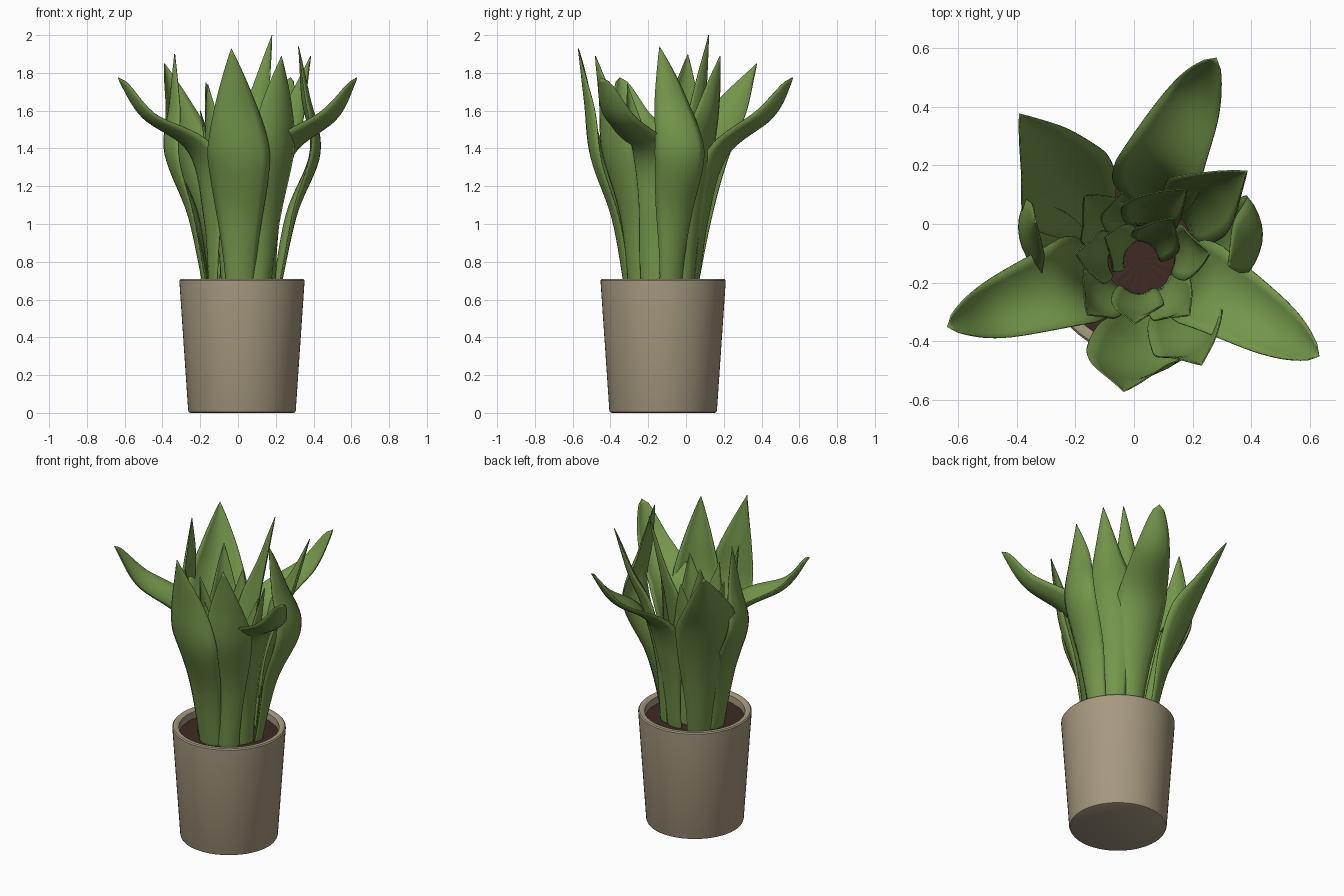
import bpy, bmesh, math
from mathutils import Vector

if "Cube" in bpy.data.objects:
    bpy.data.objects.remove(bpy.data.objects["Cube"])

CX, CY = 0.021, -0.121          # pot axis


def material(name, rgb):
    m = bpy.data.materials.new(name)
    m.diffuse_color = (*rgb, 1)
    m.use_nodes = True
    m.node_tree.nodes["Principled BSDF"].inputs["Base Color"].default_value = m.diffuse_color
    return m


CLAY = material("warm grey clay", (0.385, 0.32, 0.215))
SOIL = material("dark brown soil", (0.05, 0.023, 0.016))
GREEN = material("leaf green", (0.175, 0.305, 0.07))


def finish(name, bm, mat, angle=40):
    bmesh.ops.remove_doubles(bm, verts=bm.verts, dist=0.0005)
    me = bpy.data.meshes.new(name)
    bm.to_mesh(me)
    bm.free()
    ob = bpy.data.objects.new(name, me)
    bpy.context.collection.objects.link(ob)
    me.materials.append(mat)
    bpy.ops.object.select_all(action='DESELECT')
    ob.select_set(True)
    bpy.context.view_layer.objects.active = ob
    bpy.ops.object.shade_smooth_by_angle(angle=math.radians(angle))
    return ob


def lathe(name, profile, mat, n=64, bump=0.0):
    bm = bmesh.new()
    rings = []
    for r, z in profile:
        rings.append([bm.verts.new((CX + r * math.cos(2 * math.pi * i / n),
                                    CY + r * math.sin(2 * math.pi * i / n),
                                    z + (bump * math.sin(i * 1.7 + r * 60) if r > 0.03 else 0)))
                      for i in range(n)])
    for a, b in zip(rings, rings[1:]):
        for i in range(n):
            j = (i + 1) % n
            bm.faces.new((a[i], a[j], b[j], b[i]))
    return finish(name, bm, mat)


# Pot with rounded foot and rim, open at the top
lathe("pot", [(0.0001, 0.0), (0.272, 0.0), (0.281, 0.004), (0.285, 0.014), (0.331, 0.69),
              (0.331, 0.702), (0.325, 0.709), (0.314, 0.71), (0.3, 0.708), (0.292, 0.70),
              (0.286, 0.60), (0.0001, 0.60)], CLAY)
# Slightly lumpy soil
lathe("soil", [(0.291, 0.657), (0.22, 0.658), (0.15, 0.66), (0.07, 0.66), (0.0001, 0.66)],
      SOIL, bump=0.002)


def spline(p, t):
    """Catmull-Rom through the points, t from 0 to 1."""
    n = len(p) - 1
    i = min(int(t * n), n - 1)
    f = t * n - i
    b, c = p[i], p[i + 1]
    a = p[i - 1] if i else b * 2 - c
    d = p[i + 2] if i + 2 <= n else c * 2 - b
    return 0.5 * (2 * b + (c - a) * f + (2 * a - 5 * b + 4 * c - d) * f * f
                  + (3 * b - a - 3 * c + d) * f ** 3)


def leaf(name, sx, sy, sz, tx, ty, tz, width, drop, yaw, base_r, flared=False):
    """Blade rising from the soil to a shoulder, then tapering to the tip."""
    shoulder, tip = Vector((sx, sy, sz)), Vector((tx, ty, tz))
    ang = math.atan2(sy - CY, sx - CX)
    out = Vector((math.cos(ang), math.sin(ang), 0))
    base = Vector((CX, CY, 0.62)) + out * base_r
    neck = base.lerp(shoulder, 0.55) - out * 0.03
    mid = shoulder.lerp(tip, 0.66 if flared else 0.5) - Vector((0, 0, drop))
    pts = [base, neck, shoulder, mid, tip]
    rows, cols = 32, 8
    bm = bmesh.new()
    grid = []
    for r in range(rows + 1):
        t = r / rows
        c = spline(pts, t)
        tan = (spline(pts, min(t + .01, 1)) - spline(pts, max(t - .01, 0))).normalized()
        s = min(t / 0.5, 1)
        w = width * (0.45 + 0.55 * s * s * (3 - 2 * s))
        if t > 0.5:
            v = (t - 0.5) / 0.5
            # flared blades narrow evenly to a rounded end, the others to a point
            w *= (1 - 0.72 * v) * (1 - v ** 8) ** 0.5 if flared else 1 - v ** 1.4
        a = ang + math.pi / 2 + math.radians(yaw) * t
        side = Vector((math.cos(a), math.sin(a), 0))
        side = (side - tan * side.dot(tan)).normalized()
        inward = tan.cross(side)
        if inward.dot(out) > 0:
            inward.negate()
        row = []
        for k in range(cols + 1):
            u = 2 * k / cols - 1
            cup = 0.2 * w * u * u + 0.04 * w * u * math.sin(9 * t + ang * 3)
            row.append(bm.verts.new(c + side * (u * w / 2) + inward * cup))
        grid.append(row)
    for a, b in zip(grid, grid[1:]):
        for k in range(cols):
            bm.faces.new((a[k], a[k + 1], b[k + 1], b[k]))
    ob = finish(name, bm, GREEN, 60)
    sol = ob.modifiers.new("thickness", 'SOLIDIFY')
    sol.thickness = 0.005
    sol.offset = 0


# shoulder xyz, tip xyz, width, mid drop, twist in degrees
FLARED = {
    "right_flared_leaf": (0.27, -0.23, 1.36, 0.63, -0.45, 1.775, 0.30, 0.075, -10),
    "left_flared_leaf": (-0.24, -0.21, 1.37, -0.635, -0.35, 1.775, 0.31, 0.075, 5),
    "back_flared_leaf": (0.1, 0.21, 1.36, 0.28, 0.565, 1.775, 0.30, 0.07, -20),
}
OUTER = {
    "front_leaf": (0.0, -0.505, 1.36, -0.035, -0.57, 1.93, 0.33, 0, 0),
    "front_right_leaf": (0.21, -0.41, 1.38, 0.23, -0.48, 1.89, 0.28, 0, -5),
    "back_left_leaf": (-0.28, 0.17, 1.38, -0.39, 0.375, 1.85, 0.36, 0, 0),
    "right_leaf": (0.435, -0.03, 1.38, 0.32, -0.14, 1.94, 0.26, -0.02, -15),
    "left_leaf": (-0.385, -0.05, 1.37, -0.335, 0.01, 1.90, 0.27, 0, 30),
    "back_right_leaf": (0.25, 0.09, 1.39, 0.385, 0.18, 1.89, 0.27, 0.04, 0),
}
INNER = {
    "tall_leaf": (0.07, 0.06, 1.40, 0.18, 0.12, 2.0, 0.20, 0.02, -20),
    "inner_leaf_1": (-0.13, 0.03, 1.30, -0.17, 0.10, 1.75, 0.20, 0, 0),
    "inner_leaf_2": (-0.14, -0.26, 1.25, -0.16, -0.31, 1.74, 0.20, 0, 0),
    "inner_leaf_3": (0.15, -0.28, 1.20, 0.19, -0.31, 1.60, 0.19, 0, 10),
    "inner_leaf_4": (0.20, -0.09, 1.25, 0.26, -0.10, 1.65, 0.19, 0, 0),
    "inner_leaf_5": (-0.03, 0.06, 1.20, -0.04, 0.11, 1.62, 0.18, 0, -10),
    "inner_leaf_6": (0.01, -0.30, 1.20, 0.0, -0.34, 1.58, 0.18, 0, 0),
    "inner_leaf_7": (-0.14, -0.11, 1.20, -0.20, -0.10, 1.60, 0.18, 0, 0),
}
CENTRE = {
    "centre_leaf_1": (0.09, -0.03, 1.15, 0.13, 0.02, 1.50, 0.17, 0, 15),
    "centre_leaf_2": (-0.07, -0.07, 1.12, -0.10, -0.04, 1.48, 0.17, 0, 15),
}
for name, v in FLARED.items():
    leaf(name, *v, base_r=0.18, flared=True)
for name, v in OUTER.items():
    leaf(name, *v, base_r=0.197)
for name, v in INNER.items():
    leaf(name, *v, base_r=0.12)
for name, v in CENTRE.items():
    leaf(name, *v, base_r=0.07)
